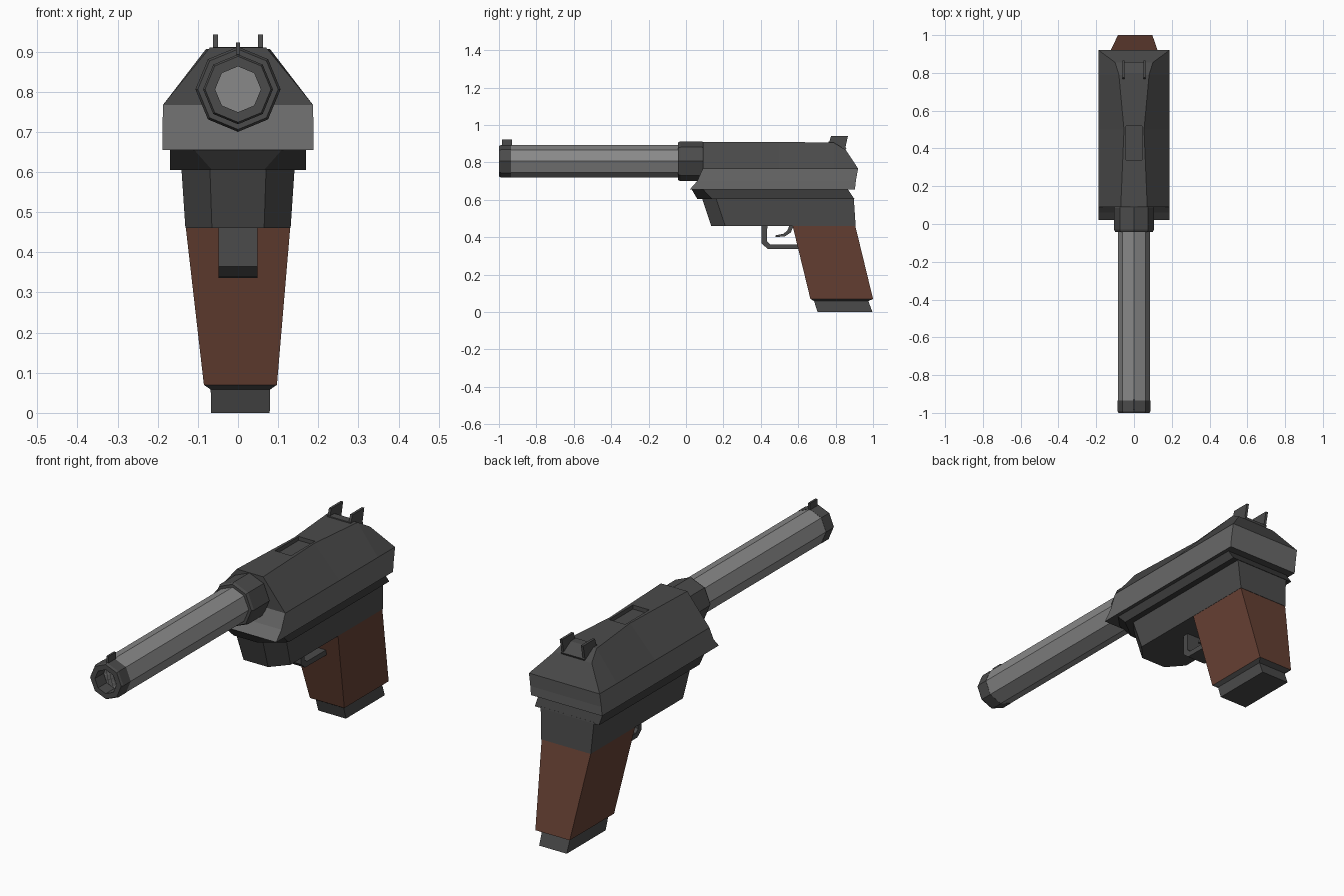
import bpy, bmesh, math
from mathutils import Vector

if "Cube" in bpy.data.objects:
    bpy.data.objects.remove(bpy.data.objects["Cube"])


def material(name, r, g, b):
    m = bpy.data.materials.new(name)
    m.diffuse_color = (r, g, b, 1)
    m.use_nodes = True
    m.node_tree.nodes["Principled BSDF"].inputs["Base Color"].default_value = m.diffuse_color
    return m


DARK = material("dark steel", 0.07, 0.07, 0.07)
BLACK = material("black steel", 0.045, 0.045, 0.045)
MID = material("mid grey steel", 0.14, 0.14, 0.14)
LIGHT = material("light grey steel", 0.25, 0.25, 0.25)
BROWN = material("brown wood", 0.135, 0.052, 0.034)


def loft(name, rings, mats, caps=True, rule=None):
    """Skin a list of equal-length closed rings."""
    bm = bmesh.new()
    vs = [[bm.verts.new(p) for p in r] for r in rings]
    n = len(rings[0])
    for a, b in zip(vs, vs[1:]):
        for i in range(n):
            j = (i + 1) % n
            bm.faces.new((a[i], a[j], b[j], b[i]))
    if caps == "mirror":          # stepped caps across the mirror plane
        for r in (vs[0], vs[-1]):
            for i in range(n // 2 - 1):
                bm.faces.new((r[i], r[i + 1], r[n - 2 - i], r[n - 1 - i]))
    elif caps:
        bm.faces.new(vs[0])
        bm.faces.new(vs[-1])
    bmesh.ops.recalc_face_normals(bm, faces=bm.faces)
    if rule:
        for f in bm.faces:
            f.material_index = rule(f.calc_center_median())
    me = bpy.data.meshes.new(name)
    bm.to_mesh(me)
    bm.free()
    for m in mats:
        me.materials.append(m)
    ob = bpy.data.objects.new(name, me)
    bpy.context.collection.objects.link(ob)
    return ob


def plate(name, profile, x0, x1, mat):
    """Extrude a (y, z) outline across x."""
    return loft(name, [[(x, y, z) for y, z in profile] for x in (x0, x1)], [mat])


def tube(name, profile, mat):
    """Eight-sided turned part along y from (y, radius) pairs."""
    ang = [i * math.pi / 4 for i in range(8)]
    return loft(name, [[(r * math.sin(a), y, 0.806 + r * math.cos(a)) for a in ang]
                       for y, r in profile], [mat])


def rect(w, y0, y1, z, cx=0.0):
    return [(cx - w, y0, z), (cx + w, y0, z), (cx + w, y1, z), (cx - w, y1, z)]


def nosed(w, nose, y0, yc, y1, z):
    """Plan outline with chamfered front corners."""
    return [(-nose, y0, z), (nose, y0, z), (w, yc, z), (w, y1, z), (-w, y1, z), (-w, yc, z)]


# Barrel, bored muzzle and collar
tube("barrel", [(-0.935, 0.086), (0.0, 0.086)], LIGHT)
tube("muzzle", [(-0.86, 0.057), (-1, 0.057), (-1, 0.082), (-0.99, 0.087), (-0.935, 0.087)], DARK)
tube("collar", [(-0.042, 0.09), (-0.042, 0.1), (-0.03, 0.106), (0.085, 0.106), (0.095, 0.1)], DARK)

# Slide: half sections (bottom, low, shoulder, top) from front to back
halves = [
    [(0.188, 0.02, 0.655), (0.188, 0.06, 0.7), (0.187, 0.09, 0.767), (0.07, 0.09, 0.91)],
    [(0.188, 0.5, 0.655), (0.188, 0.5, 0.7), (0.187, 0.5, 0.767), (0.053, 0.5, 0.909)],
    [(0.188, 0.79, 0.655), (0.188, 0.79, 0.7), (0.187, 0.79, 0.767), (0.08, 0.79, 0.906)],
    [(0.188, 0.903, 0.655), (0.188, 0.908, 0.7), (0.187, 0.92, 0.767), (0.1, 0.855, 0.866)],
]
slide = loft("slide", [h + [(-x, y, z) for x, y, z in reversed(h)] for h in halves],
             [DARK, MID], "mirror", lambda c: 1 if 0.66 < c.z < 0.765 else 0)

# Port recess in the slide top
cutter = loft("port_cutter", [rect(0.043, 0.34, 0.52, 0.89), rect(0.043, 0.34, 0.52, 0.95)], [DARK])
cutter.hide_render = True
cutter.hide_viewport = False
cutter.display_type = 'WIRE'
cut = slide.modifiers.new("port", 'BOOLEAN')
cut.operation = 'DIFFERENCE'
cut.solver = 'EXACT'
cut.object = cutter
bpy.context.view_layer.objects.active = slide
bpy.ops.object.modifier_apply(modifier="port")
bpy.data.objects.remove(cutter)

# Rail under the slide and frame body
loft("rail", [nosed(0.17, 0.11, 0.03, 0.09, 0.865, 0.656),
              nosed(0.17, 0.065, 0.06, 0.14, 0.9, 0.605)], [BLACK])
loft("frame", [nosed(0.141, 0.07, 0.085, 0.16, 0.897, 0.61),
               nosed(0.131, 0.065, 0.135, 0.21, 0.907, 0.46)], [DARK])

# Grip and base plate
loft("grip", [rect(0.13, 0.57, 0.905, 0.461), rect(0.091, 0.665, 1.0, 0.07, 0.006)], [BROWN])
loft("grip_base", [rect(0.091, 0.665, 1.0, 0.07, 0.006), rect(0.074, 0.685, 0.975, 0.058, 0.006),
                   rect(0.073, 0.703, 0.997, 0, 0.006)], [DARK])

# Trigger guard and trigger
plate("trigger_guard", [(0.405, 0.465), (0.405, 0.365), (0.437, 0.338), (0.62, 0.336),
                        (0.62, 0.362), (0.45, 0.362), (0.432, 0.378), (0.435, 0.465)],
      -0.049, 0.049, DARK)
plate("trigger", [(0.577, 0.465), (0.56, 0.425), (0.53, 0.405), (0.478, 0.4), (0.48, 0.41),
                  (0.52, 0.418), (0.542, 0.435), (0.553, 0.465)], -0.025, 0.025, DARK)

# Sights
plate("front_sight", [(-0.985, 0.88), (-0.985, 0.923), (-0.93, 0.923), (-0.93, 0.88)],
      -0.005, 0.005, DARK)
plate("rear_sight_base", [(0.76, 0.895), (0.762, 0.911), (0.8, 0.91), (0.858, 0.876), (0.85, 0.86)],
      -0.062, 0.062, DARK)
for side, x in (("left", -0.056), ("right", 0.056)):
    plate("rear_sight_" + side, [(0.76, 0.89), (0.776, 0.942), (0.866, 0.942), (0.848, 0.86)],
          x - 0.006, x + 0.006, DARK)
